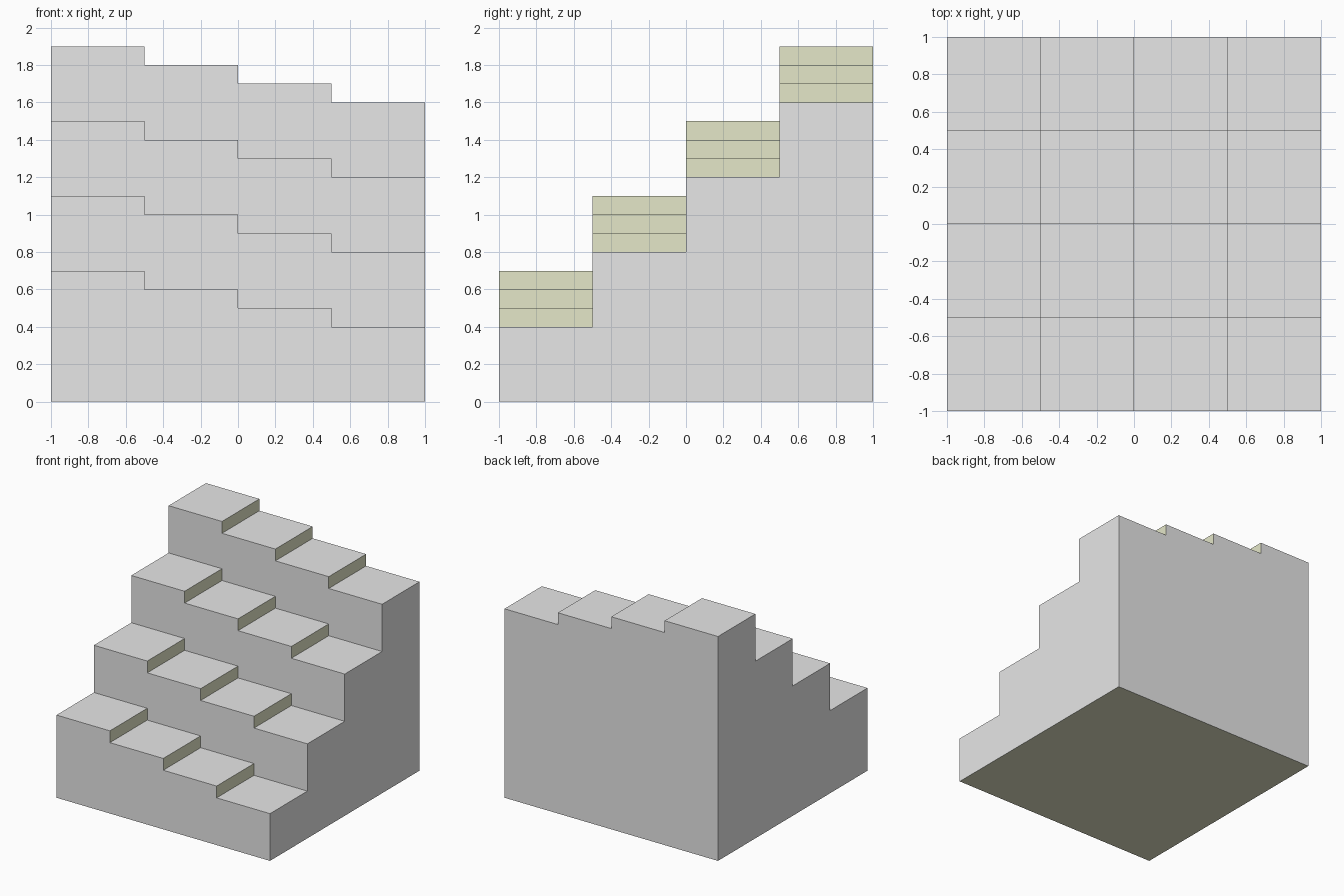
import bpy, bmesh

cube = bpy.data.objects.get("Cube")
if cube:
    bpy.data.objects.remove(cube, do_unlink=True)


def material(name, rgb):
    m = bpy.data.materials.new(name)
    m.use_nodes = True
    m.diffuse_color = (*rgb, 1)
    m.node_tree.nodes["Principled BSDF"].inputs["Base Color"].default_value = (*rgb, 1)
    return m


GREY, OLIVE = 0, 1
N, CELL = 4, 0.5          # cells per side and cell width


def edge(k):
    return -1 + k * CELL


def height(i, j):
    # Rises to the back in tall steps, falls to +x in shallow ones
    return 0.7 - 0.1 * i + 0.4 * j


bm = bmesh.new()


def quad(corners, mat=GREY):
    bm.faces.new([bm.verts.new(c) for c in corners]).material_index = mat


def wall_x(x, y0, y1, z0, z1, mat=GREY):
    # Wall facing +x
    quad([(x, y0, z0), (x, y1, z0), (x, y1, z1), (x, y0, z1)], mat)


def wall_y(y, x0, x1, z0, z1):
    # Wall facing -y
    quad([(x0, y, z0), (x1, y, z0), (x1, y, z1), (x0, y, z1)])


for i in range(N):
    x0, x1 = edge(i), edge(i + 1)
    for j in range(N):
        y0, y1, h = edge(j), edge(j + 1), height(i, j)
        # Tread
        quad([(x0, y0, h), (x1, y0, h), (x1, y1, h), (x0, y1, h)])
        # Front riser
        wall_y(y0, x0, x1, height(i, j - 1) if j else 0, h)
        # Olive side riser, or the plain outer side
        if i < N - 1:
            wall_x(x1, y0, y1, height(i + 1, j), h, OLIVE)
        else:
            wall_x(x1, y0, y1, 0, h)
        # Opposite outer side
        if i == 0:
            wall_x(x0, y1, y0, 0, h)
    # Back wall
    wall_y(1, x1, x0, 0, height(i, N - 1))

# Underside
quad([(-1, -1, 0), (-1, 1, 0), (1, 1, 0), (1, -1, 0)], OLIVE)

bmesh.ops.remove_doubles(bm, verts=bm.verts[:], dist=0.0001)
mesh = bpy.data.meshes.new("stepped_block")
bm.to_mesh(mesh)
bm.free()
mesh.materials.append(material("stone grey", (0.8, 0.8, 0.8)))
mesh.materials.append(material("pale olive", (0.79, 0.81, 0.59)))
bpy.context.collection.objects.link(bpy.data.objects.new("stepped_block", mesh))
